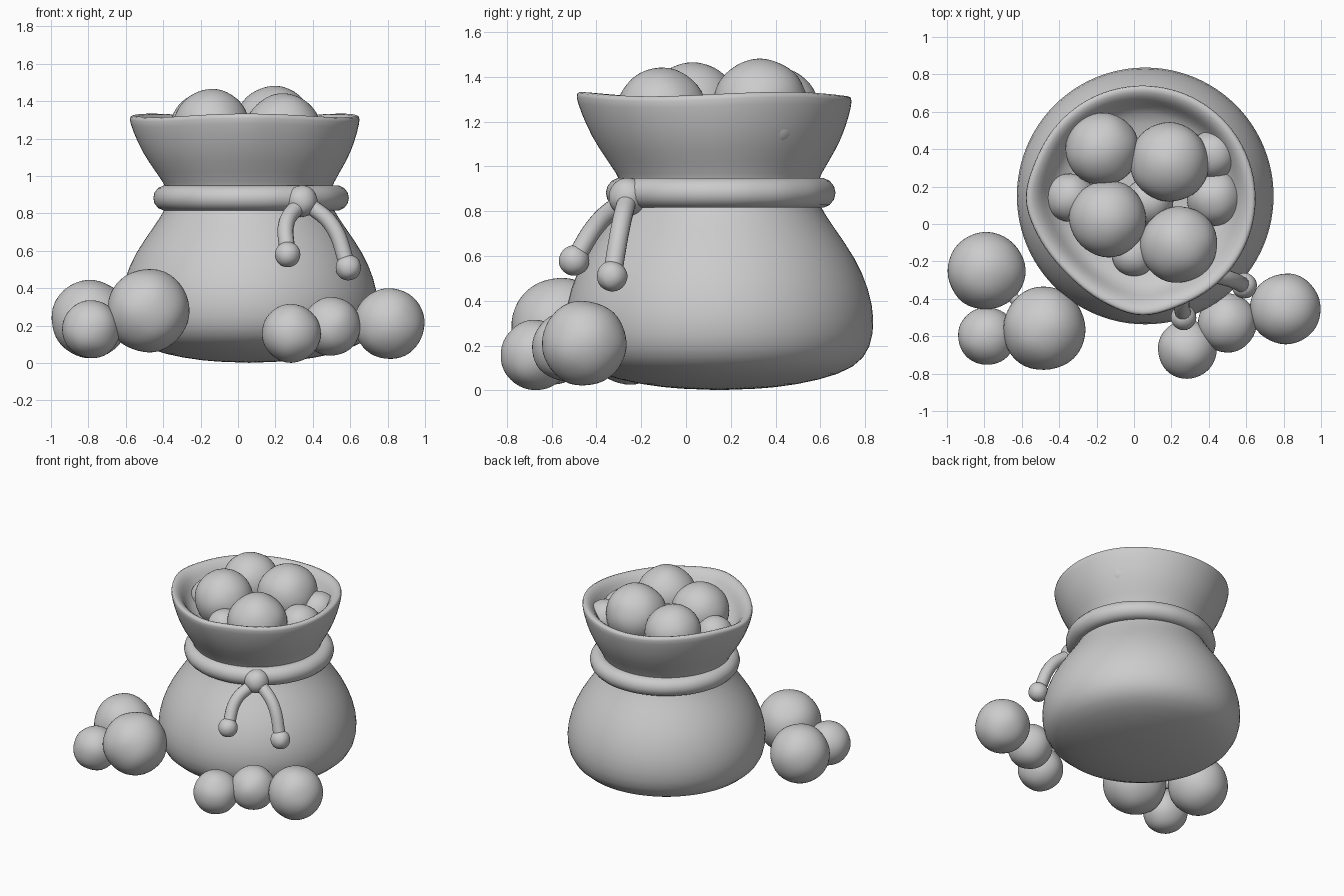
import bpy, bmesh, math
from mathutils import Vector, noise

if "Cube" in bpy.data.objects:
    bpy.data.objects.remove(bpy.data.objects["Cube"])


def finish(name, bm, subsurf=0):
    bmesh.ops.recalc_face_normals(bm, faces=bm.faces)
    for f in bm.faces:
        f.smooth = True
    me = bpy.data.meshes.new(name)
    bm.to_mesh(me)
    bm.free()
    ob = bpy.data.objects.new(name, me)
    bpy.context.collection.objects.link(ob)
    if subsurf:
        m = ob.modifiers.new("smooth", 'SUBSURF')
        m.levels = m.render_levels = subsurf
    return ob


def ball(name, x, y, z, r, lump=0.03):
    bm = bmesh.new()
    bmesh.ops.create_icosphere(bm, subdivisions=4, radius=r)
    c = Vector((x, y, z))
    for v in bm.verts:
        n = noise.noise(v.co.normalized() * 1.4 + c * 5)
        v.co = v.co * (1 + lump * n) + c
    return finish(name, bm)


def tube(name, pts, radius, cyclic=False):
    cu = bpy.data.curves.new(name, 'CURVE')
    cu.dimensions = '3D'
    cu.bevel_depth = radius
    cu.bevel_resolution = 5
    cu.use_fill_caps = True
    sp = cu.splines.new('BEZIER')
    sp.bezier_points.add(len(pts) - 1)
    for bp, p in zip(sp.bezier_points, pts):
        bp.co = p
        bp.handle_left_type = bp.handle_right_type = 'AUTO'
    sp.use_cyclic_u = cyclic
    ob = bpy.data.objects.new(name, cu)
    bpy.context.collection.objects.link(ob)
    return ob


# Sack: one lathed skin from the rounded base up over the rim and down inside
profile = [(0.25, 0.01), (0.45, 0.045), (0.61, 0.10), (0.68, 0.19), (0.695, 0.32),
           (0.67, 0.45), (0.61, 0.59), (0.51, 0.73), (0.45, 0.82), (0.425, 0.89),
           (0.45, 0.96), (0.53, 1.08), (0.575, 1.18), (0.605, 1.28), (0.61, 1.325),
           (0.57, 1.325), (0.525, 1.285), (0.49, 1.21), (0.42, 1.15), (0.2, 1.13)]
N = 48
bm = bmesh.new()
rings = []
for r, z in profile:
    t = min(max((z - 0.9) / 0.4, 0), 1)          # collar influence
    ring = []
    for i in range(N):
        a = 2 * math.pi * i / N
        # soft corners in the collar at the left and the front
        k = 0
        for corner in (math.pi, 1.5 * math.pi):
            d = abs((a - corner + math.pi) % (2 * math.pi) - math.pi)
            k += 0.04 * math.exp(-(d / 0.22) ** 2)
        k -= 0.06 * math.exp(-((a - 1.25 * math.pi) / 0.45) ** 2)
        rr = r * (1 + t * k)
        ring.append(bm.verts.new((0.06 - 0.015 * t + rr * math.cos(a),
                                  0.15 - 0.015 * t + rr * math.sin(a),
                                  z + 0.01 * t * math.sin(3 * a))))
    rings.append(ring)
for lo, hi in zip(rings, rings[1:]):
    for i in range(N):
        j = (i + 1) % N
        bm.faces.new((lo[i], lo[j], hi[j], hi[i]))
for ring, z in ((rings[0], 0.0), (rings[-1], 1.13)):
    pole = bm.verts.new((0.06, 0.15, z))
    for i in range(N):
        bm.faces.new((ring[i], ring[(i + 1) % N], pole))
finish("sack", bm, 1)

# Rope tied around the neck
tube("neck_rope", [(0.07 + 0.455 * math.cos(a), 0.155 + 0.445 * math.sin(a), 0.882)
                   for a in (2 * math.pi * i / 16 for i in range(16))], 0.068, True)
ball("rope_knot", 0.34, -0.26, 0.865, 0.085)
tails = [[(0.33, -0.27, 0.85), (0.26, -0.39, 0.75), (0.265, -0.50, 0.58)],
         [(0.36, -0.26, 0.86), (0.50, -0.29, 0.74), (0.59, -0.33, 0.51)]]
for i, pts in enumerate(tails):
    tube(f"rope_tail_{i}", pts, 0.043)
    ball(f"rope_end_{i}", *pts[-1], 0.068)

# Balls filling the sack
for i, b in enumerate([(-0.17, 0.40, 1.25, 0.195), (0.19, 0.33, 1.27, 0.212),
                       (-0.14, 0.03, 1.26, 0.205), (0.24, -0.11, 1.235, 0.205),
                       (0.42, 0.37, 1.19, 0.13), (0.0, -0.16, 1.16, 0.12),
                       (-0.34, 0.14, 1.18, 0.13), (0.43, 0.14, 1.16, 0.15),
                       (0.08, 0.12, 1.15, 0.13)]):
    ball(f"sack_ball_{i}", *b)

# Loose balls on the ground, left and right clusters
for i, b in enumerate([(-0.79, -0.25, 0.235, 0.208), (-0.48, -0.56, 0.28, 0.222),
                       (-0.785, -0.60, 0.18, 0.155), (0.285, -0.67, 0.158, 0.157),
                       (0.50, -0.53, 0.195, 0.157), (0.81, -0.455, 0.21, 0.19)]):
    ball(f"loose_ball_{i}", *b)

# Thin joins between the left balls and the sack
tube("ball_join", [(-0.66, -0.38, 0.25), (-0.62, -0.42, 0.26)], 0.03)
tube("sack_join", [(-0.43, -0.42, 0.28), (-0.36, -0.34, 0.28)], 0.04)
